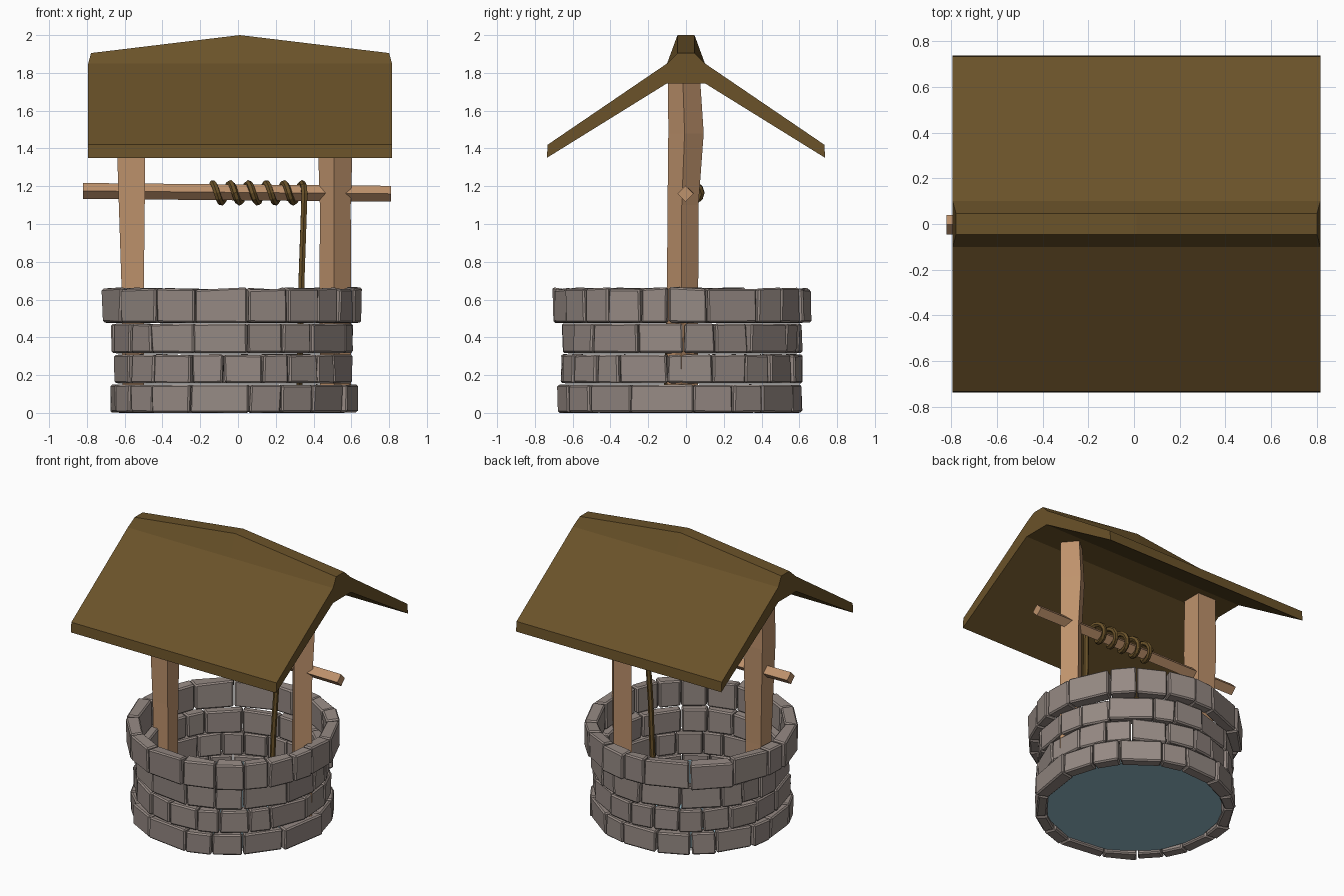
import bpy, bmesh, math, random
from mathutils import Vector

if "Cube" in bpy.data.objects:
    bpy.data.objects.remove(bpy.data.objects["Cube"])

random.seed(7)


def material(name, rgb):
    lin = [((c / 255 + 0.055) / 1.055) ** 2.4 for c in rgb]
    m = bpy.data.materials.new(name)
    m.diffuse_color = (*lin, 1)
    m.use_nodes = True
    m.node_tree.nodes["Principled BSDF"].inputs["Base Color"].default_value = m.diffuse_color
    return m


STONE = material("grey_stone", (150, 138, 132))
WOOD = material("light_wood", (190, 146, 108))
ROOF = material("brown_roof_and_rope", (106, 82, 41))
WATER = material("pale_blue_water", (148, 186, 200))


def finish(bm, name, mat):
    bmesh.ops.recalc_face_normals(bm, faces=bm.faces)
    me = bpy.data.meshes.new(name)
    bm.to_mesh(me)
    bm.free()
    me.materials.append(mat)
    ob = bpy.data.objects.new(name, me)
    bpy.context.collection.objects.link(ob)
    return ob


def add_loft(bm, rings):
    """Join equal-length point rings with quads and cap both ends."""
    vs = [[bm.verts.new(p) for p in r] for r in rings]
    n = len(vs[0])
    for a, b in zip(vs, vs[1:]):
        for i in range(n):
            j = (i + 1) % n
            bm.faces.new((a[i], a[j], b[j], b[i]))
    bm.faces.new(vs[0][::-1])
    bm.faces.new(vs[-1])


def loft(name, mat, rings):
    bm = bmesh.new()
    add_loft(bm, rings)
    return finish(bm, name, mat)


def ring_z(cx, cy, z, r, n=4, turn=0.0):
    return [(cx + r * math.cos(turn + math.tau * i / n),
             cy + r * math.sin(turn + math.tau * i / n), z) for i in range(n)]


# stone courses: irregular blocks laid round a circle
CX = CY = -0.025


def polar(a, r, z):
    return (CX + r * math.cos(a), CY + r * math.sin(a), z)


def stone_course(name, z0, z1, r_in, r_out, count, start, top_jit):
    bm = bmesh.new()
    widths = [random.uniform(0.6, 1.35) for _ in range(count)]
    k = math.tau / sum(widths)
    a = start
    j = lambda s: random.uniform(-s, s)
    for w in widths:
        a0, a1 = a + 0.006, a + w * k - 0.006
        a += w * k
        push = random.uniform(-0.012, 0.008)
        rings = []
        for ang in (a0, a1):
            ro = r_out + push + j(0.006)
            rings.append([polar(ang, r_in + j(0.006), z0),
                          polar(ang + j(0.008), ro, z0 + abs(j(0.004))),
                          polar(ang + j(0.008), ro + j(0.008), z1 - abs(j(top_jit))),
                          polar(ang, r_in + j(0.006), z1 - abs(j(top_jit)))])
        add_loft(bm, rings)
    ob = finish(bm, name, STONE)
    bev = ob.modifiers.new("chipped_edges", 'BEVEL')
    bev.width = 0.009
    bev.segments = 1


stone_course("stone_course_base", 0.0, 0.152, 0.57, 0.655, 18, 0.10, 0.005)
stone_course("stone_course_lower", 0.155, 0.312, 0.56, 0.640, 20, 0.27, 0.007)
stone_course("stone_course_upper", 0.315, 0.475, 0.56, 0.635, 18, 0.02, 0.007)
stone_course("stone_rim", 0.476, 0.667, 0.60, 0.685, 19, 0.20, 0.018)

# water
loft("water", WATER, [ring_z(CX, CY, 0.02, 0.578, 12, 0.1),
                      ring_z(CX, CY, 0.11, 0.578, 12, 0.1)])

# hand-hewn posts
loft("left_post", WOOD, [ring_z(x, -0.015, z, h * 1.414, 4, math.pi / 4) for z, x, h in
                         ((0.03, -0.555, 0.056), (0.66, -0.5575, 0.059),
                          (1.35, -0.565, 0.074), (1.765, -0.565, 0.070))])
loft("right_post", WOOD, [ring_z(0.515, y, z, r, 4, -0.08) for z, y, r in
                          ((0.03, -0.02, 0.082), (0.66, -0.018, 0.083), (1.1, -0.016, 0.082),
                           (1.48, 0.0, 0.094), (1.765, -0.01, 0.085))])

# windlass bar, square set on its corner
loft("windlass_bar", WOOD, [[(x, 0.042 * math.cos(math.pi / 2 * i) - 0.003,
                              z + 0.042 * math.sin(math.pi / 2 * i)) for i in range(4)]
                            for x, z in ((-0.82, 1.175), (0.81, 1.16))])

# rope: helix round the bar, then a hanging length
TURNS, STEP = 5, 12
path = []
for i in range(TURNS * STEP + 1):
    t = i / (TURNS * STEP)
    a = math.tau * TURNS * t
    path.append((-0.135 + 0.475 * t, 0.018 - 0.063 * math.sin(a), 1.165 + 0.05 * math.cos(a)))
path += [(0.348, -0.035, 1.20), (0.352, -0.058, 1.16), (0.335, -0.083, 0.67), (0.325, -0.10, 0.10)]
cu = bpy.data.curves.new("rope", 'CURVE')
cu.dimensions = '3D'
cu.bevel_depth = 0.018
cu.bevel_resolution = 1
cu.use_fill_caps = True
sp = cu.splines.new('POLY')
sp.points.add(len(path) - 1)
for p, co in zip(sp.points, path):
    p.co = (*co, 1)
cu.materials.append(ROOF)
rope = bpy.data.objects.new("rope", cu)
bpy.context.collection.objects.link(rope)
bpy.context.view_layer.objects.active = rope
rope.select_set(True)
bpy.ops.object.convert(target='MESH')
bpy.ops.object.shade_flat()


# roof: gable profile swept along x, ridge rising at the middle
def roof_ring(x, inset, peak):
    half = [(0.045, peak), (0.10, 1.85), (0.732, 1.42), (0.737, 1.35), (0.10, 1.745)]
    prof = half + [(-y, z) for y, z in reversed(half)]
    return [(x + (inset if z == peak else 0), y, z) for y, z in prof]


loft("roof", ROOF, [roof_ring(-0.793, 0.015, 1.905), roof_ring(0.01, 0, 2.0),
                    roof_ring(0.815, -0.015, 1.905)])
